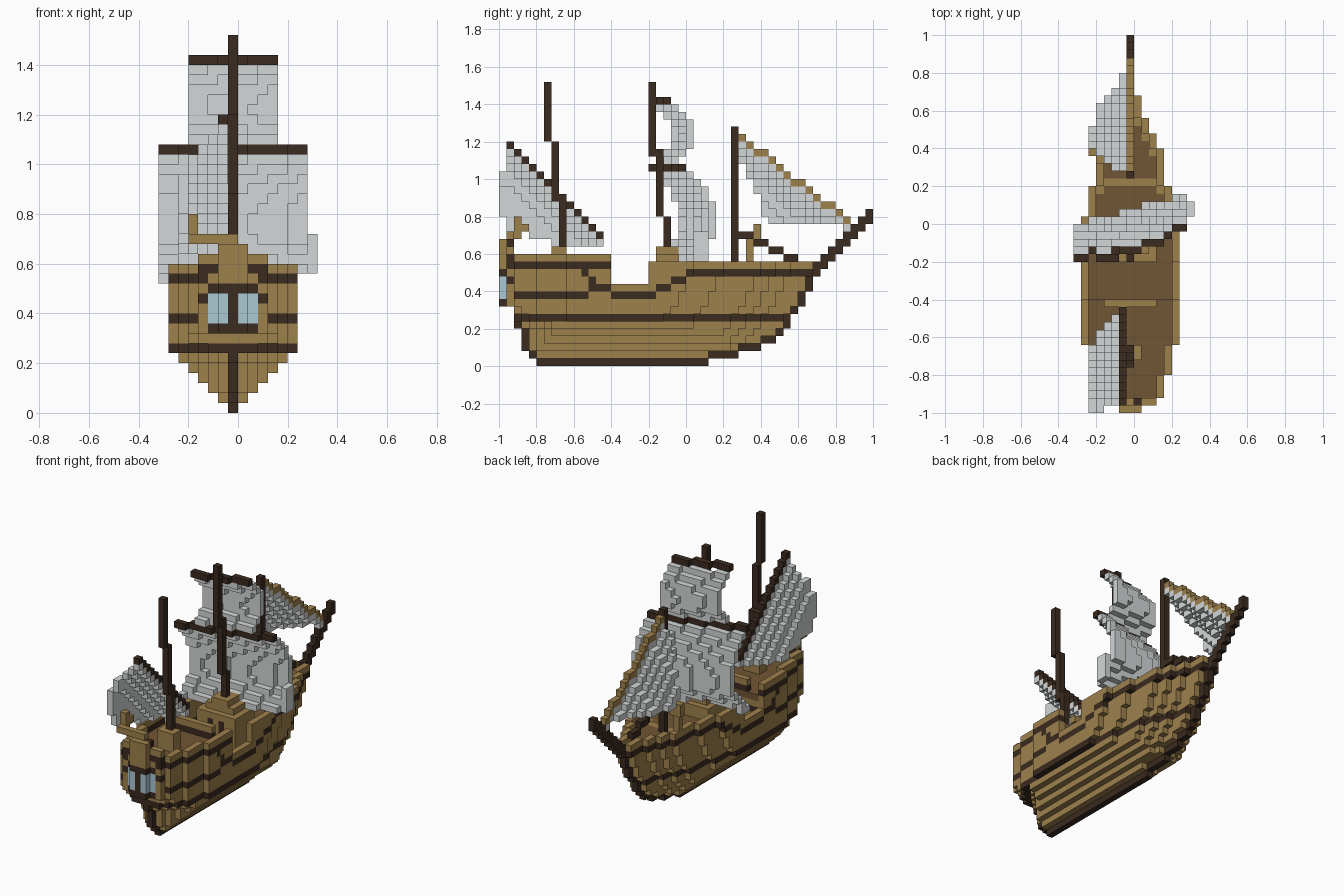
import bpy, bmesh
from mathutils import Vector

cube = bpy.data.objects.get("Cube")
if cube:
    bpy.data.objects.remove(cube, do_unlink=True)

V = 0.04  # block size


def make_mat(name, rgb):
    m = bpy.data.materials.new(name)
    m.use_nodes = True
    m.diffuse_color = (*rgb, 1)
    m.node_tree.nodes["Principled BSDF"].inputs["Base Color"].default_value = (*rgb, 1)
    return m


MATS = [make_mat("oak", (0.345, 0.22, 0.073)),
        make_mat("dark_wood", (0.043, 0.024, 0.014)),
        make_mat("deck_wood", (0.165, 0.092, 0.035)),
        make_mat("canvas", (0.65, 0.68, 0.68)),
        make_mat("glass", (0.41, 0.58, 0.65))]
OAK, DARK, DECK, CANVAS, GLASS = range(5)
AXES = [Vector(a) for a in ((1, 0, 0), (0, 1, 0), (0, 0, 1))]


def build(name, cells):
    """Skin a set of blocks {(i, j, k): colour}, leaving out hidden faces."""
    bm = bmesh.new()
    verts = {}

    def vert(p):
        key = tuple(round(c * 2) for c in p)
        if key not in verts:
            verts[key] = bm.verts.new((p.x * V - V / 2, p.y * V - 1 + V / 2, p.z * V + V / 2))
        return verts[key]

    for cell, colour in cells.items():
        c = Vector(cell)
        for a in range(3):
            u, w = AXES[(a + 1) % 3] / 2, AXES[(a + 2) % 3] / 2
            for s in (1, -1):
                if tuple(int(t) for t in c + AXES[a] * s) in cells:
                    continue
                mid = c + AXES[a] * s / 2
                ring = [mid + u + w, mid - u + w, mid - u - w, mid + u - w]
                f = bm.faces.new([vert(p) for p in ring[::s]])
                f.material_index = colour
    me = bpy.data.meshes.new(name)
    bm.to_mesh(me)
    bm.free()
    for m in MATS:
        me.materials.append(m)
    ob = bpy.data.objects.new(name, me)
    bpy.context.collection.objects.link(ob)


def box(i, j, k, colour):
    """Blocks filling three inclusive ranges."""
    return {(a, b, c): colour for a in range(i[0], i[1] + 1)
            for b in range(j[0], j[1] + 1) for c in range(k[0], k[1] + 1)}


def step(value, limits):
    return sum(value >= t for t in limits)


# Hull shape: ends of each layer, half width, deck and rail heights
STERN = [5, 4, 3, 3, 3, 2, 2, 2]
BOW = [27, 31, 34, 36, 37, 38, 38, 39, 40, 40, 41, 41, 42, 42]


def stern(k):
    return STERN[k] if k < 8 else 0


def bow(k):
    return BOW[max(0, min(k, 13))]


def is_stem(j, k):
    return j == bow(k) or j > bow(k - 1)


def half_width(j, k):
    if is_stem(j, k):
        return 0
    w = step(bow(k) - j, (1, 4, 6, 8, 13, 17))
    if k < 6:
        return min(w, k, j - stern(k))
    return min(w, k - 6 + j, 1 + 2 * (j > 0) + (j > 1) + (j > 4) + (j > 8))


def deck(j):
    return 12 if j < 15 else 8 if j < 24 else 11


def rail(j):
    return 16 if j < 2 else 14 if j < 15 else 10 if j < 20 else 13


def inside(i, j, k):
    return (k <= rail(j) and stern(k) <= j <= bow(k) and abs(i) <= half_width(j, k))


def wale(j):
    """Height of the stepped upper stripe."""
    return (9 if j < 12 else 10 if j < 15 else 9 if j < 21
            else 10 if j < 23 else 11 if j < 25 else 12)


def hull_colour(i, j, k):
    a = abs(i)
    if j < 2 and a <= 3 and 8 <= k <= 12:  # stern gallery
        if k in (8, 12):
            return DARK if a < 3 else OAK
        return GLASS if a in (1, 2) else DARK if a == 0 or k == 11 else OAK
    if k == 0 or (i == 0 and k < 14 and is_stem(j, k)):
        return DARK
    if i == 0 and (k == 1 or (k < 7 and j <= stern(k) + 1)):
        return DARK
    if k == 6 or k == wale(j):
        return DARK
    if k == 13 and j < 15 and (j > 1 or a > 2):
        return DARK
    if 11 <= j <= 13 and k == 23 - j:
        return DARK
    if j == 1 and (k == 16 or (k == 14 and a in (2, 3))):
        return DARK
    return OAK


hull = {}
for j in range(43):
    for k in range(17):
        for i in range(-6, 7):
            if not inside(i, j, k):
                continue
            if j == 1 and k > 14 and abs(i) > (3 if k == 15 else 1):
                continue
            edge = not all(inside(i + a, j + b, min(k, rail(j + b)))
                           for a, b in ((1, 0), (-1, 0), (0, 1), (0, -1)))
            if k > deck(j) and not edge and j > 1:
                continue
            top = k == deck(j) and not edge and j != 30
            hull[i, j, k] = DECK if top else hull_colour(i, j, k)
# Bulkhead rail, mast box and mizzen step
hull.update(box((-3, 3), (14, 14), (13, 13), DARK))
hull.update(box((-3, 3), (14, 14), (14, 14), OAK))
hull.update(box((-3, 3), (20, 24), (9, 13), OAK))
hull.update(box((-2, 2), (21, 23), (14, 14), OAK))
hull.update(box((-1, 1), (21, 23), (15, 15), OAK))
for s in (-1, 1):
    hull.update(box((s, s), (20, 20), (9, 12), DARK))
hull.update(box((-1, 1), (7, 8), (13, 15), OAK))
build("hull", hull)

# Masts, raked in steps
build("mizzen_mast", {**box((0, 0), (8, 8), (13, 22), DARK),
                      **box((0, 0), (7, 7), (22, 29), DARK),
                      **box((0, 0), (6, 6), (30, 37), DARK)})
build("main_mast", {**box((0, 0), (22, 22), (14, 19), DARK),
                    **box((0, 0), (21, 21), (20, 28), DARK),
                    **box((0, 0), (20, 20), (28, 37), DARK)})
build("fore_mast", box((0, 0), (31, 31), (12, 31), DARK))

# Bowsprit and its brace
sprit = {(0, 43 + n, 13 + n + d): DARK for n in range(7) for d in (0, 1)}
build("bowsprit", sprit)
build("bow_brace", {(0, j, 17 - (j - 32) // 2): DARK for j in range(32, 40)})


# Square sails on slanted yards
def square_sail(name, half, top, bulge, span):
    def yard_j(i, b):
        return 20 + round((i + half) * span / (2 * half) + b)

    cols = range(-half, half + 1)
    build(name + "_yard", {(i, yard_j(i, 0), top): DARK for i in cols})
    build(name + "_sail", {(i, yard_j(i, b), top - 1 - n): CANVAS
                           for i in cols for n, b in enumerate(bulge)})


square_sail("main", 7, 26, [1, 1.8, 2.6, 3.2, 3.6, 3.9, 4, 4, 3.8, 3, 2.2, 1.3], 4)
square_sail("top", 4, 35, [1, 1.8, 2.6, 3, 3.2, 2.8, 2, 1.2], 2)
build("main_sail_corners", {**box((8, 8), (26, 27), (14, 17), CANVAS),
                            **box((-7, -7), (20, 21), (13, 13), CANVAS)})

# Lateen sail on the mizzen
lateen, lateen_yard = {}, {}
for j in range(14):
    top = 30 - j if j else 26
    if j:
        lateen_yard[-1, j, top] = DARK
    foot = 20 if j == 0 else 18 if j < 4 else 17 if j < 7 else 16
    for k in range(foot, top):
        depth = top - k + (3 if j == 0 else 0)
        lateen[-1 - min(4, int(depth * 0.75)), j, k] = CANVAS
build("lateen_yard", lateen_yard)
build("lateen_sail", lateen)
build("lateen_boom", {**box((-4, 0), (1, 1), (17, 17), OAK),
                      **box((-4, -4), (2, 2), (17, 19), OAK),
                      **box((-4, -4), (3, 3), (18, 18), OAK)})

# Triangular foresail, its stay and its sheet
jib, stay = {}, {}
LUFF = {32: 27, 33: 25, 34: 23, 35: 20, 46: 18}
for j in range(32, 47):
    top = 30 - round((j - 32) * 11 / 14)
    stay[0, j, top] = OAK
    for k in range(LUFF.get(j, 19), top):
        jib[-min(5, int((top - k) * 0.8)), j, k] = CANVAS
build("fore_stay", stay)
build("fore_sail", jib)
build("fore_sheet", {**box((-4, -4), (33, 33), (13, 16), OAK),
                     **box((-5, -4), (34, 34), (17, 18), OAK)})
